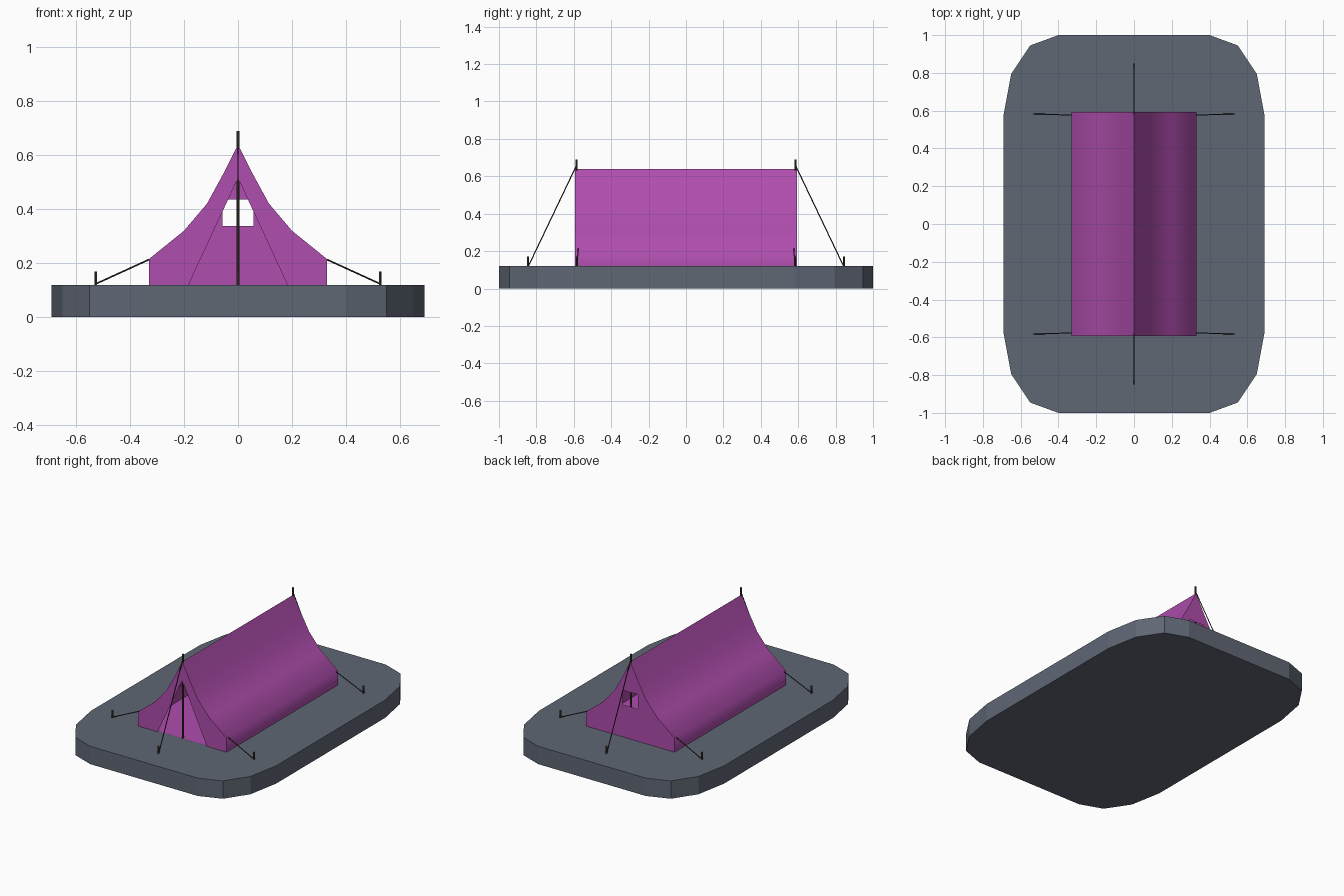
import bpy, math
from mathutils import Vector

if "Cube" in bpy.data.objects:
    bpy.data.objects.remove(bpy.data.objects["Cube"])


def material(name, rgb):
    m = bpy.data.materials.new(name)
    m.diffuse_color = (*rgb, 1)
    m.use_nodes = True
    m.node_tree.nodes["Principled BSDF"].inputs["Base Color"].default_value = m.diffuse_color
    return m


STONE = material("slate", (0.115, 0.135, 0.175))
CLOTH = material("purple_cloth", (0.43, 0.075, 0.42))
WOOD = material("dark_wood", (0.06, 0.04, 0.025))
ROPE = material("rope", (0.03, 0.025, 0.025))


def mesh(name, verts, faces, mat, mirror=False, smooth=None):
    me = bpy.data.meshes.new(name)
    me.from_pydata(verts, [], faces)
    me.materials.append(mat)
    ob = bpy.data.objects.new(name, me)
    bpy.context.collection.objects.link(ob)
    bpy.context.view_layer.objects.active = ob
    bpy.ops.object.select_all(action='DESELECT')
    ob.select_set(True)
    if mirror:
        ob.modifiers.new("mirror", 'MIRROR')
        bpy.ops.object.modifier_apply(modifier="mirror")
    if smooth:
        bpy.ops.object.shade_smooth_by_angle(angle=math.radians(smooth))
    return ob


def rod(name, a, b, radius, mat, sides=6):
    a, b = Vector(a), Vector(b)
    bpy.ops.mesh.primitive_cylinder_add(vertices=sides, radius=radius,
                                        depth=(b - a).length, location=(a + b) / 2)
    ob = bpy.context.object
    ob.name = name
    ob.rotation_euler = (b - a).to_track_quat('Z', 'Y').to_euler()
    ob.data.materials.append(mat)
    return ob


# Ground slab with chamfer-rounded corners
TOP = 0.12
corner = [(0.69, 0.58), (0.65, 0.795), (0.55, 0.945), (0.40, 1.0)]
outline = corner + [(-x, y) for x, y in reversed(corner)]
outline += [(-x, -y) for x, y in outline]
n = len(outline)
mesh("ground_slab",
     [(x, y, 0) for x, y in outline] + [(x, y, TOP) for x, y in outline],
     [list(range(n))[::-1], list(range(n, 2 * n))]
     + [(i, (i + 1) % n, (i + 1) % n + n, i + n) for i in range(n)], STONE)

# Tent roof and side walls, swept from a half profile
Y = 0.593
profile = [(0, 0.64), (0.055, 0.53), (0.115, 0.42), (0.2, 0.32), (0.33, 0.215), (0.33, TOP)]
k = len(profile)
mesh("tent_roof",
     [(x, -Y, z) for x, z in profile] + [(x, Y, z) for x, z in profile],
     [(i, i + 1, i + 1 + k, i + k) for i in range(k - 1)], CLOTH, True, 60)

# Front panel with a triangular doorway
front = (profile + [(0.183, TOP), (0, 0.515)])[::-1]
mesh("front_panel", [(x, -Y, z) for x, z in front], [list(range(len(front)))], CLOTH, True)

# Back panel with a square window
back = profile + [(0, TOP), (0, 0.337), (0.057, 0.337), (0.057, 0.435), (0, 0.435)]
mesh("back_panel", [(x, Y, z) for x, z in back], [list(range(len(back)))], CLOTH, True)

# Tent floor
F = TOP + 0.004
mesh("tent_floor", [(-0.33, -Y, F), (0.33, -Y, F), (0.33, Y, F), (-0.33, Y, F)],
     [(0, 1, 2, 3)], CLOTH)

# Poles, stakes and guy ropes at both ends
for end, s in (("front", -1), ("back", 1)):
    rod(end + "_pole", (0, s * 0.585, TOP), (0, s * 0.585, 0.69), 0.006, WOOD)
    rod(end + "_stake", (0, s * 0.845, TOP), (0, s * 0.845, 0.17), 0.006, WOOD)
    rod(end + "_ridge_rope", (0, s * 0.587, 0.655), (0, s * 0.84, TOP + 0.005), 0.003, ROPE)
    for side, t in (("left", -1), ("right", 1)):
        rod(f"{end}_{side}_stake", (t * 0.527, s * 0.583, TOP), (t * 0.527, s * 0.583, 0.17),
            0.006, WOOD)
        rod(f"{end}_{side}_rope", (t * 0.328, s * 0.576, 0.214),
            (t * 0.525, s * 0.583, TOP + 0.004), 0.003, ROPE)
